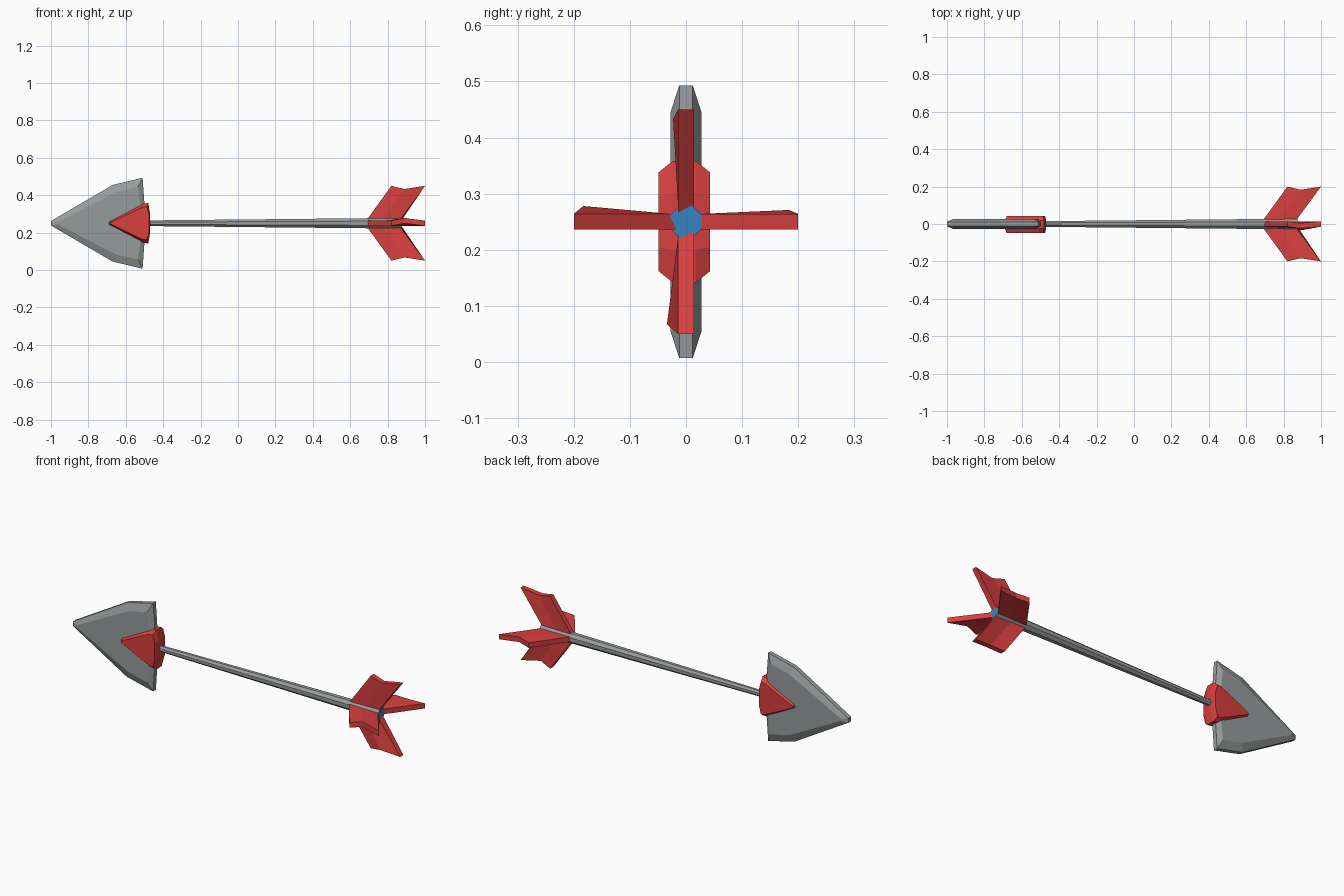
import bpy, bmesh, math
from mathutils import Matrix, Vector

if "Cube" in bpy.data.objects:
    bpy.data.objects.remove(bpy.data.objects["Cube"])


def material(name, color):
    m = bpy.data.materials.new(name)
    m.diffuse_color = (*color, 1)
    m.use_nodes = True
    m.node_tree.nodes["Principled BSDF"].inputs["Base Color"].default_value = m.diffuse_color
    return m


GREY = material("steel grey", (0.31, 0.33, 0.33))
RED = material("feather red", (0.70, 0.05, 0.05))
BLUE = material("end cap blue", (0.04, 0.23, 0.52))
CZ = 0.25  # height of the arrow axis


def loft(name, rings, mats):
    """Join equal-length rings of points into a closed solid."""
    bm = bmesh.new()
    loops = [[bm.verts.new(p) for p in ring] for ring in rings]
    n = len(loops[0])
    for a, b in zip(loops, loops[1:]):
        for i in range(n):
            j = (i + 1) % n
            bm.faces.new((a[i], a[j], b[j], b[i]))
    bm.faces.new(loops[0])
    bm.faces.new(list(reversed(loops[-1])))
    bmesh.ops.recalc_face_normals(bm, faces=bm.faces)
    me = bpy.data.meshes.new(name)
    bm.to_mesh(me)
    bm.free()
    for m in mats:
        me.materials.append(m)
    ob = bpy.data.objects.new(name, me)
    bpy.context.collection.objects.link(ob)
    return ob


def blade(name, rim, face, rim_y, face_y, mat, shift=0):
    """Flat plate with bevelled rim; half outlines (x, height) are mirrored about the axis."""
    def full(half):
        return half + [(x, -h) for x, h in reversed(half) if h > 0]
    def ring(half, y):
        return [(x, y + shift, CZ + h) for x, h in full(half)]
    return loft(name, [ring(face, -face_y), ring(rim, -rim_y),
                       ring(rim, rim_y), ring(face, face_y)], [mat])


# arrowhead and the red socket behind it
blade("arrowhead",
      [(-1.0, 0.012), (-0.67, 0.205), (-0.51, 0.243), (-0.50, 0.10)],
      [(-0.965, 0.006), (-0.65, 0.168), (-0.535, 0.194), (-0.52, 0.09)],
      0.012, 0.028, GREY)
blade("head_socket",
      [(-0.69, 0.008), (-0.505, 0.105), (-0.48, 0.108), (-0.47, 0.05)],
      [(-0.68, 0.005), (-0.51, 0.086), (-0.487, 0.088), (-0.475, 0.045)],
      0.021, 0.046, RED, -0.003)


# tapered octagonal shaft with blue end
def octagon(x, r):
    return [(x, r * math.cos(a), CZ + r * math.sin(a))
            for a in (math.pi / 8 + i * math.pi / 4 for i in range(8))]


shaft = loft("shaft", [octagon(-0.52, 0.016), octagon(0.875, 0.031)], [GREY, BLUE])
for p in shaft.data.polygons:
    if p.normal.x > 0.9:
        p.material_index = 1

# four folded feathers; the middle crease bends sideways at the outer edge
STATIONS = [(0.695, 0.82, 0.200), (0.785, 0.89, 0.183), (0.872, 1.0, 0.200)]
for name, angle, bend in (("top_feather", 0, -0.009), ("bottom_feather", 180, 0.020),
                          ("left_feather", 90, 0.014), ("right_feather", -90, -0.007)):
    rot = Matrix.Rotation(math.radians(angle), 4, 'X')
    rings = []
    for k, (x0, x1, h) in enumerate(STATIONS):
        b = bend if k == 1 else 0
        pts = [(x0, -0.014, 0.012), (x0, -0.014, 0.027), (x1, -0.014 + b, h),
               (x1, 0.014 + b, h), (x0, 0.014, 0.027), (x0, 0.014, 0.012)]
        rings.append([rot @ Vector(p) + Vector((0, 0, CZ)) for p in pts])
    loft(name, rings, [RED])
